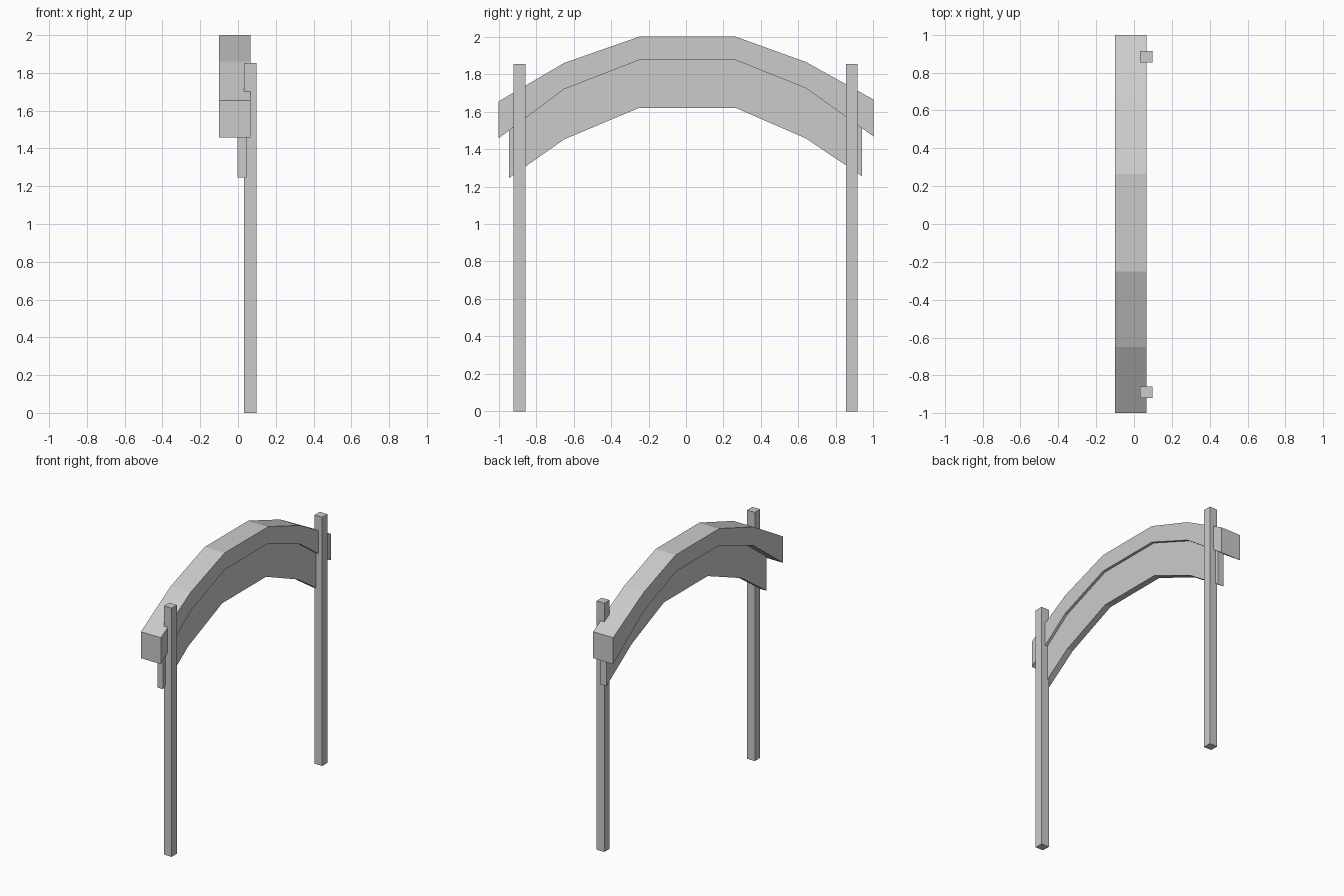
import bpy, bmesh

if "Cube" in bpy.data.objects:
    bpy.data.objects.remove(bpy.data.objects["Cube"])


def extrude_x(name, outline, x0, x1):
    """Solid made from a closed (y, z) outline, extruded from x0 to x1."""
    bm = bmesh.new()
    face = bm.faces.new([bm.verts.new((x0, y, z)) for y, z in outline])
    ext = bmesh.ops.extrude_face_region(bm, geom=[face])
    verts = [g for g in ext["geom"] if isinstance(g, bmesh.types.BMVert)]
    bmesh.ops.translate(bm, verts=verts, vec=(x1 - x0, 0, 0))
    bmesh.ops.recalc_face_normals(bm, faces=bm.faces[:])
    mesh = bpy.data.meshes.new(name)
    bm.to_mesh(mesh)
    bm.free()
    obj = bpy.data.objects.new(name, mesh)
    bpy.context.collection.objects.link(obj)
    return obj


# Faceted arch lines, as (y, z) points from left to right
beam_top = [(-1, 1.655), (-0.65, 1.86), (-0.25, 2.0), (0.265, 2.0), (0.64, 1.865), (1, 1.665)]
middle = [(-0.65, 1.72), (-0.25, 1.875), (0.265, 1.875), (0.64, 1.725)]
beam_bottom = [(-1, 1.458)] + middle + [(1, 1.468)]
panel_top = [(-0.945, 1.50)] + middle + [(0.94, 1.511)]
panel_bottom = [(-0.945, 1.245), (-0.65, 1.452), (-0.25, 1.62), (0.265, 1.62), (0.64, 1.457), (0.94, 1.255)]

# Thick upper arch and the thin panel hanging below it
extrude_x("arch_beam", beam_top + beam_bottom[::-1], -0.1, 0.065)
extrude_x("arch_panel", panel_top + panel_bottom[::-1], -0.003, 0.045)

# Two square posts
for side, y in (("left", -0.889), ("right", 0.884)):
    h = 0.031
    extrude_x(side + "_post", [(y - h, 0), (y + h, 0), (y + h, 1.853), (y - h, 1.853)], 0.033, 0.097)
